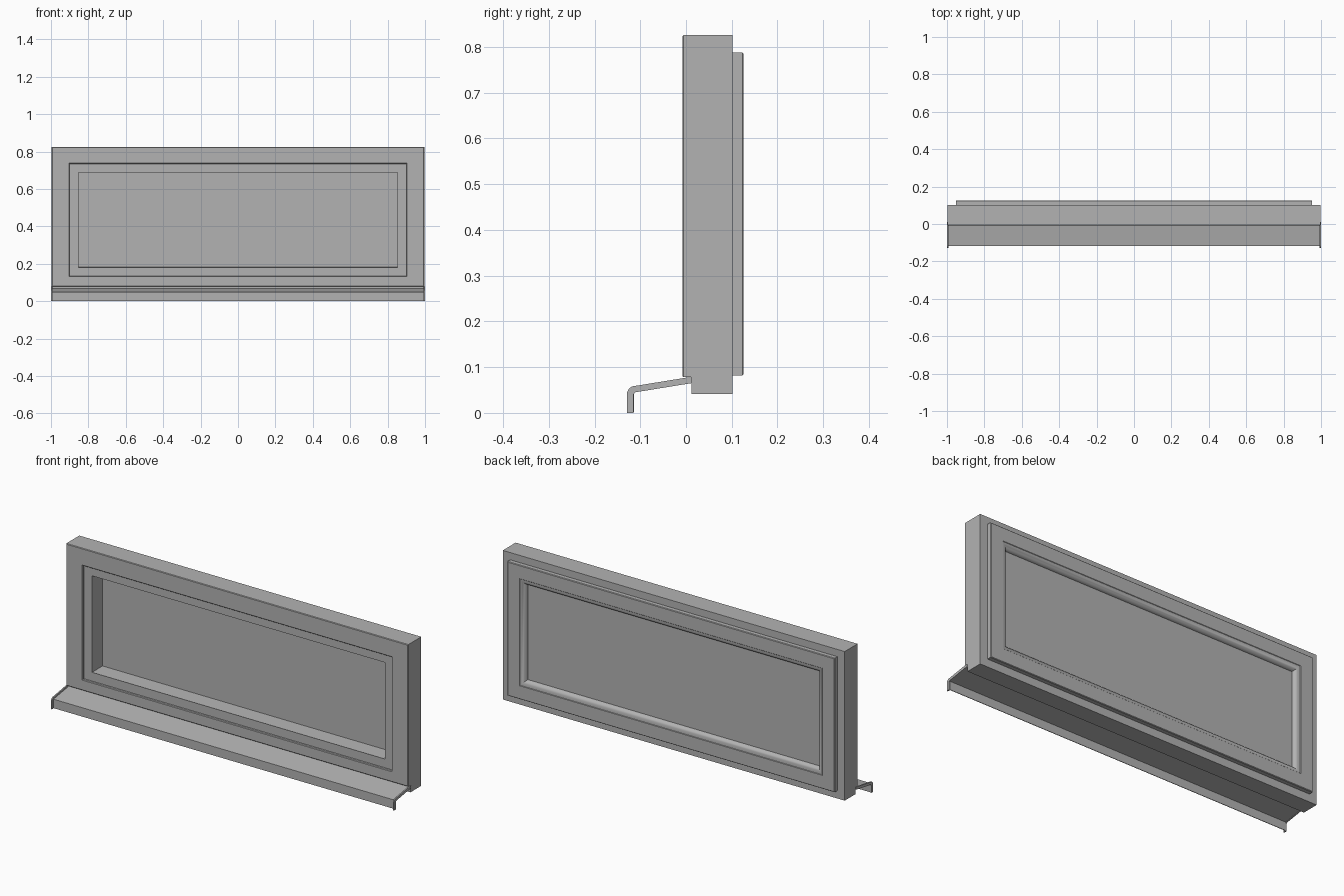
import bpy, bmesh, math

if "Cube" in bpy.data.objects:
    bpy.data.objects.remove(bpy.data.objects["Cube"])

grey = bpy.data.materials.new("window_grey")
grey.use_nodes = True
grey.diffuse_color = (0.45, 0.45, 0.45, 1)
grey.node_tree.nodes["Principled BSDF"].inputs["Base Color"].default_value = grey.diffuse_color


def finish(name, bm, smooth=False):
    bmesh.ops.recalc_face_normals(bm, faces=bm.faces)
    mesh = bpy.data.meshes.new(name)
    bm.to_mesh(mesh)
    bm.free()
    mesh.materials.append(grey)
    obj = bpy.data.objects.new(name, mesh)
    bpy.context.collection.objects.link(obj)
    if smooth:
        bpy.ops.object.select_all(action="DESELECT")
        obj.select_set(True)
        bpy.context.view_layer.objects.active = obj
        bpy.ops.object.shade_smooth_by_angle(angle=math.radians(35))
    return obj


def ring(name, rects, smooth=True):
    """Mitred frame through a closed series of rectangles (half width, bottom, top, y)."""
    bm = bmesh.new()
    loops = [[bm.verts.new(p) for p in ((-w, y, lo), (w, y, lo), (w, y, hi), (-w, y, hi))]
             for w, lo, hi, y in rects]
    for a, b in zip(loops, loops[1:] + loops[:1]):
        for i in range(4):
            j = (i + 1) % 4
            bm.faces.new((a[i], a[j], b[j], b[i]))
    return finish(name, bm, smooth)


def extrude_profile(name, points, x0, x1, smooth=False):
    """Extrude a (y, z) outline along x."""
    bm = bmesh.new()
    face = bm.faces.new([bm.verts.new((x0, y, z)) for y, z in points])
    moved = bmesh.ops.extrude_face_region(bm, geom=[face])["geom"]
    bmesh.ops.translate(bm, vec=(x1 - x0, 0, 0),
                        verts=[v for v in moved if isinstance(v, bmesh.types.BMVert)])
    return finish(name, bm, smooth)


OPEN_W, OPEN_LO, OPEN_HI = 0.9, 0.135, 0.735


def inset(d, y):
    """Rectangle inset from the frame opening."""
    return (OPEN_W - d, OPEN_LO + d, OPEN_HI - d, y)


# Outer frame, with a rebate under its front edge for the sill
W, TOP, FRONT, BACK, R = 0.996, 0.826, -0.008, 0.102, 0.003
ring("outer_frame", [
    inset(0, BACK), inset(0, FRONT + R), inset(-R, FRONT),
    (W - R, 0.078 + R, TOP - R, FRONT), (W, 0.078, TOP, FRONT + R),
    (W, 0.078, TOP, 0.012), (W, 0.041, TOP, 0.012), (W, 0.041, TOP, BACK)])

# Sash, with a flange overlapping the back of the frame
ring("sash", [
    inset(0.048, 0.1), inset(0.044, 0.008), inset(0.046, 0.005),
    inset(-0.002, 0.005), inset(-0.002, 0.1), inset(-0.053, 0.1),
    inset(-0.053, 0.123), inset(-0.05, 0.126), inset(0.018, 0.126),
    inset(0.02, 0.124), inset(0.02, 0.1)])

# Rounded glazing bead on the back
arc = [math.radians(a) for a in range(0, 91, 15)]
ring("glazing_bead", [inset(0.019, 0.098)] + [
    inset(0.019 + 0.03 * math.sin(a), 0.098 + 0.026 * math.cos(a)) for a in arc])

# Pane
w, lo, hi, _ = inset(0.04, 0)
extrude_profile("pane", [(0.09, lo), (0.1, lo), (0.1, hi), (0.09, hi)], -w, w)

# Thin folded sill sheet
extrude_profile("sill_sheet", [
    (0.012, 0.066), (-0.114, 0.046), (-0.114, 0.002),
    (-0.117, 0.002), (-0.117, 0.049), (0.012, 0.069)], -0.995, 0.995)

# End caps following the sill, with a rounded nose
nose = [(-0.111 - 0.018 * math.sin(a), 0.041 + 0.018 * math.cos(a)) for a in arc]
cap = [(0.012, 0.065), (-0.111, 0.045), (-0.115, 0.041), (-0.115, 0),
       (-0.129, 0)] + nose[::-1] + [(0.0, 0.077), (0.012, 0.078)]
for side, name in ((1, "left_sill_cap"), (-1, "right_sill_cap")):
    extrude_profile(name, cap, side * 0.993, side, True)
